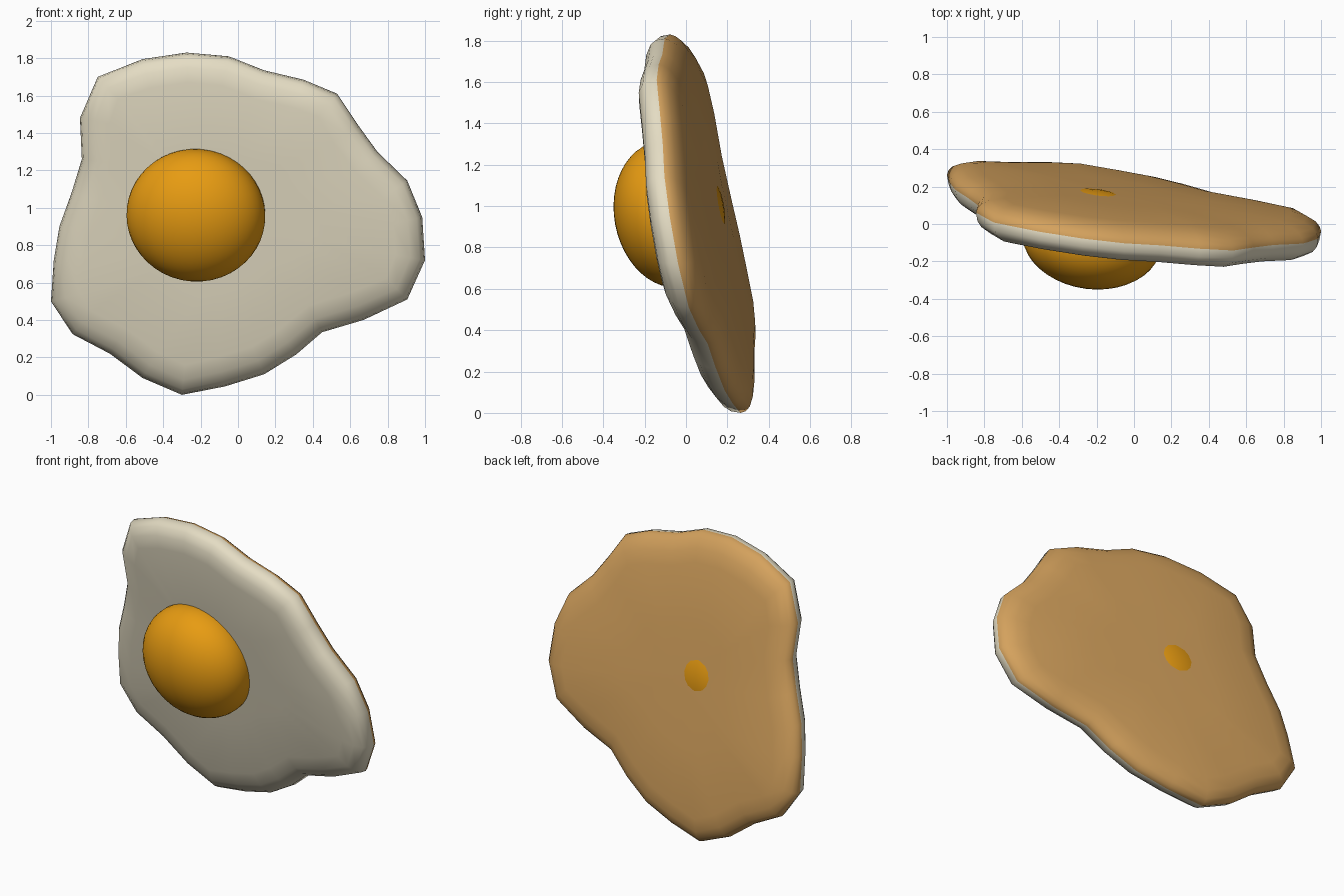
import bpy
import bmesh
from mathutils import Vector

start_cube = bpy.data.objects.get("Cube")
if start_cube:
    bpy.data.objects.remove(start_cube, do_unlink=True)


def make_material(name, colour):
    mat = bpy.data.materials.new(name)
    mat.use_nodes = True
    rgba = (*colour, 1.0)
    mat.diffuse_color = rgba
    mat.node_tree.nodes["Principled BSDF"].inputs["Base Color"].default_value = rgba
    return mat


def finish(obj, materials, angle):
    for mat in materials:
        obj.data.materials.append(mat)
    bpy.ops.object.select_all(action="DESELECT")
    obj.select_set(True)
    bpy.context.view_layer.objects.active = obj
    bpy.ops.object.shade_smooth_by_angle(angle=angle)


cream = make_material("cream white", (0.78, 0.72, 0.55))
toasted = make_material("toasted brown", (0.66, 0.36, 0.11))
orange = make_material("yolk orange", (0.80, 0.33, 0.006))

# Leaning plane that the whole egg lies in: y as a function of x and z
LEAN_X, LEAN_Z, BASE_Y = -0.13, -0.185, 0.21


def plane_y(x, z):
    return BASE_Y + LEAN_X * x + LEAN_Z * z


# Wavy outline, anticlockwise from the lowest point
outline = [Vector(p) for p in (
    (-.3, 0), (-.07, .045), (.14, .11), (.31, .215), (.45, .335), (.67, .4),
    (.905, .51), (1, .72), (.985, .95), (.905, 1.145), (.745, 1.3),
    (.64, 1.445), (.53, 1.61), (.35, 1.685), (.14, 1.735), (-.05, 1.81),
    (-.275, 1.83), (-.51, 1.795), (-.75, 1.7), (-.845, 1.48), (-.835, 1.26),
    (-.89, 1.08), (-.955, .9), (-.985, .72), (-1, .5), (-.885, .325),
    (-.685, .22), (-.51, .09))]
centre = Vector((-0.05, 0.95))
count = len(outline)


def inset_point(i, distance):
    along = (outline[(i + 1) % count] - outline[i - 1]).normalized()
    return outline[i] + Vector((-along.y, along.x)) * distance


# Rounded rim profile: (inset from the outline, offset from the plane)
front_profile = [(.008, -.03), (.03, -.06), (.08, -.09), (.16, -.105)]
back_profile = [(.008, .04), (.03, .065), (.08, .09), (.16, .105)]

bm = bmesh.new()


def add_ring(distance, offset, shrink=1.0):
    ring = []
    for i in range(count):
        p = centre + (inset_point(i, distance) - centre) * shrink
        ring.append(bm.verts.new((p.x, plane_y(p.x, p.y) + offset, p.y)))
    return ring


def add_side(rim, profile, middle, material):
    rings = [rim] + [add_ring(d, o) for d, o in profile]
    rings.append(add_ring(profile[-1][0], middle, 0.5))
    hub = bm.verts.new((centre.x, plane_y(*centre) + middle, centre.y))
    faces = []
    for a, b in zip(rings, rings[1:]):
        for i in range(count):
            j = (i + 1) % count
            faces.append(bm.faces.new((a[i], a[j], b[j], b[i])))
    last = rings[-1]
    for i in range(count):
        faces.append(bm.faces.new((last[i], last[(i + 1) % count], hub)))
    for face in faces:
        face.material_index = material


# Egg white with its browned underside, sharing the rim
rim_ring = add_ring(0, 0.015)
add_side(rim_ring, front_profile, -0.108, 0)
add_side(rim_ring, back_profile, 0.12, 1)
bmesh.ops.recalc_face_normals(bm, faces=bm.faces)
mesh = bpy.data.meshes.new("egg_white")
bm.to_mesh(mesh)
bm.free()
egg_white = bpy.data.objects.new("egg_white", mesh)
bpy.context.collection.objects.link(egg_white)
finish(egg_white, [cream, toasted], 1.0)

# Yolk: flattened ball leaning with the plane, just breaking through the back
bpy.ops.mesh.primitive_uv_sphere_add(segments=40, ring_count=24, radius=1)
yolk = bpy.context.object
yolk.name = "yolk"
normal = Vector((-LEAN_X, 1, -LEAN_Z)).normalized()
yolk.rotation_mode = "QUATERNION"
yolk.rotation_quaternion = Vector((0, 1, 0)).rotation_difference(normal)
yolk.scale = (0.373, 0.265, 0.357)
yolk.location = (-0.225, -0.08, 0.96)
finish(yolk, [orange], 1.0)
